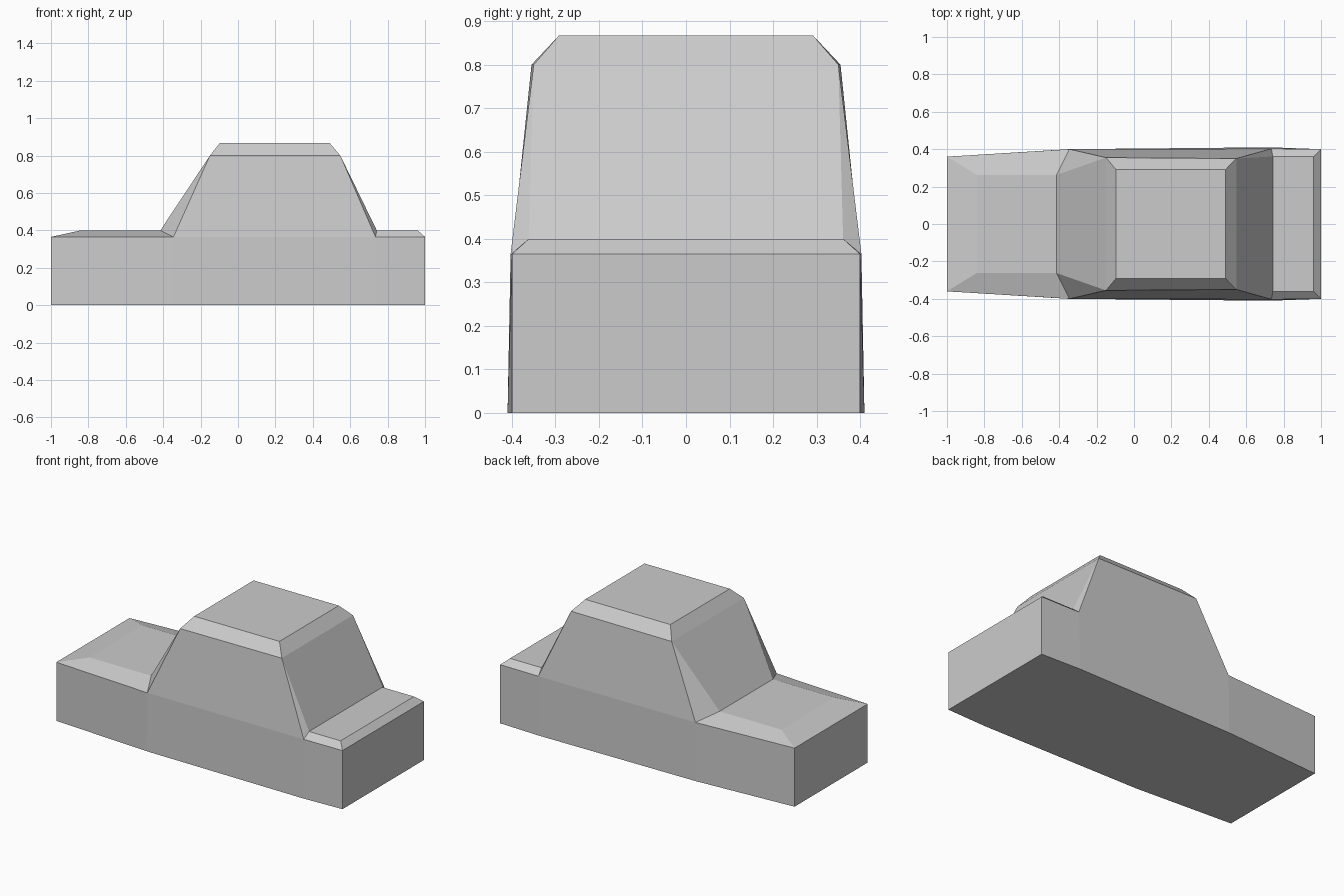
import bpy
import bmesh

# Remove the default cube
cube = bpy.data.objects.get("Cube")
if cube:
    bpy.data.objects.remove(cube, do_unlink=True)

# Single flat grey
grey = bpy.data.materials.new("body_grey")
grey.use_nodes = True
colour = (0.6, 0.6, 0.6, 1)
grey.diffuse_color = colour
grey.node_tree.nodes["Principled BSDF"].inputs["Base Color"].default_value = colour

# Named corner points of the left half (x, y, z)
FLOOR, BELT, DECK, EAVE, ROOF = 0, 0.365, 0.40, 0.80, 0.867
points = {
    # floor outline
    "nose_floor": (-1, 0.36, FLOOR), "front_floor": (-0.35, 0.40, FLOOR),
    "rear_floor": (0.73, 0.41, FLOOR), "tail_floor": (1, 0.40, FLOOR),
    # belt line
    "nose_belt": (-1, 0.36, BELT), "front_belt": (-0.345, 0.40, BELT),
    "rear_belt": (0.735, 0.403, BELT), "tail_belt": (1, 0.40, BELT),
    # bonnet and boot tops
    "bonnet_front": (-0.84, 0.262, DECK), "bonnet_back": (-0.415, 0.262, DECK),
    "boot_front": (0.742, 0.361, DECK), "boot_back": (0.96, 0.361, DECK),
    # cabin
    "front_eave": (-0.15, 0.355, EAVE), "rear_eave": (0.547, 0.35, EAVE),
    "front_roof": (-0.097, 0.292, ROOF), "rear_roof": (0.49, 0.292, ROOF),
}

# Faces lying fully on one side, repeated for the other side
side_faces = [
    "nose_floor front_floor front_belt nose_belt",
    "front_floor rear_floor rear_belt front_belt",
    "rear_floor tail_floor tail_belt rear_belt",
    "nose_belt front_belt bonnet_back bonnet_front",
    "rear_belt tail_belt boot_back boot_front",
    "front_belt rear_belt rear_eave front_eave",
    "front_belt front_eave bonnet_back",
    "rear_belt boot_front rear_eave",
    "front_eave rear_eave rear_roof front_roof",
]

# Outline that wraps over the car: each step spans from left to right
bridge = ("nose_floor nose_belt bonnet_front bonnet_back front_eave front_roof "
          "rear_roof rear_eave boot_front boot_back tail_belt tail_floor "
          "rear_floor front_floor nose_floor").split()

bm = bmesh.new()
left = {n: bm.verts.new(p) for n, p in points.items()}
right = {n: bm.verts.new((x, -y, z)) for n, (x, y, z) in points.items()}
for names in side_faces:
    for half in (left, right):
        bm.faces.new([half[n] for n in names.split()])
for a, b in zip(bridge, bridge[1:]):
    bm.faces.new((left[a], left[b], right[b], right[a]))
bmesh.ops.recalc_face_normals(bm, faces=bm.faces[:])

# Car body object
mesh = bpy.data.meshes.new("car_body")
bm.to_mesh(mesh)
bm.free()
mesh.materials.append(grey)
body = bpy.data.objects.new("car_body", mesh)
bpy.context.collection.objects.link(body)
